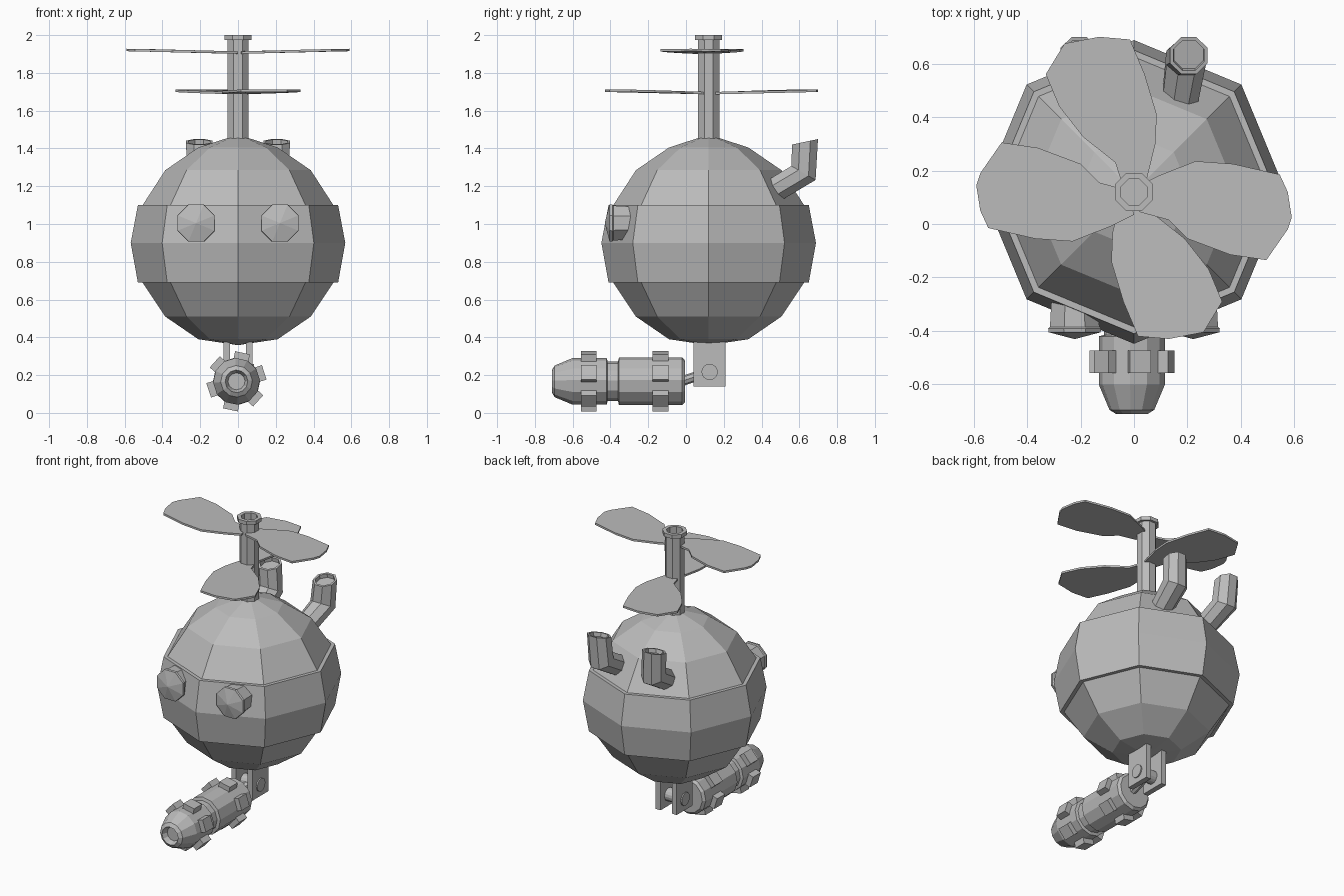
import bpy, bmesh, math
from mathutils import Matrix, Vector

cube = bpy.data.objects.get("Cube")
if cube:
    bpy.data.objects.remove(cube, do_unlink=True)

GREY = (0.5, 0.5, 0.5, 1)
grey = bpy.data.materials.new("plain grey")
grey.use_nodes = True
grey.diffuse_color = GREY
grey.node_tree.nodes["Principled BSDF"].inputs["Base Color"].default_value = GREY

AXIS_Y = 0.12  # depth of the body and shaft centre line


def finish(name, bm, frame=Matrix()):
    bmesh.ops.recalc_face_normals(bm, faces=bm.faces)
    mesh = bpy.data.meshes.new(name)
    bm.to_mesh(mesh)
    bm.free()
    mesh.materials.append(grey)
    obj = bpy.data.objects.new(name, mesh)
    obj.matrix_world = frame
    bpy.context.collection.objects.link(obj)
    return obj


def loft(name, rings, sides, phase=0.0, frame=Matrix()):
    """Join polygon rings given as (centre, radius, tilt about x in degrees)."""
    bm = bmesh.new()
    previous = None
    for centre, radius, tilt in rings:
        turn = Matrix.Rotation(math.radians(tilt), 3, 'X')
        ring = []
        for i in range(sides):
            a = math.tau * i / sides + math.radians(phase)
            p = turn @ Vector((math.cos(a), math.sin(a), 0)) * radius
            ring.append(bm.verts.new(p + Vector(centre)))
        if previous:
            for i in range(sides):
                j = (i + 1) % sides
                bm.faces.new((previous[i], previous[j], ring[j], ring[i]))
        else:
            bm.faces.new(ring[::-1])
        previous = ring
    bm.faces.new(previous)
    return finish(name, bm, frame)


def upright(name, profile, sides, phase=0.0, frame=Matrix.Translation((0, AXIS_Y, 0))):
    return loft(name, [((0, 0, z), r, 0) for r, z in profile], sides, phase, frame)


def facing_front(name, profile, x, z, sides, phase):
    return loft(name, [((x, y, z), r, 90) for r, y in profile], sides, phase)


def box(name, size, frame):
    bm = bmesh.new()
    bmesh.ops.create_cube(bm, size=1, matrix=Matrix.Diagonal((*size, 1)))
    return finish(name, bm, frame)


def blade(name, outline, centre, half_turn):
    """Thin flat blade, rising slightly towards its tip."""
    bm = bmesh.new()
    verts = [bm.verts.new((x, y, 0.025 * Vector((x, y)).length))
             for x, y in outline]
    face = bm.faces.new(verts)
    out = bmesh.ops.extrude_face_region(bm, geom=[face])
    top = [v for v in out["geom"] if isinstance(v, bmesh.types.BMVert)]
    bmesh.ops.translate(bm, verts=top, vec=(0, 0, 0.013))
    frame = Matrix.Translation(centre) @ Matrix.Rotation(math.pi * half_turn, 4, 'Z')
    return finish(name, bm, frame)


# Faceted ball body with a raised middle band
upright("body", [(0.01, 0.36), (0.21, 0.39), (0.385, 0.51), (0.505, 0.69),
                 (0.53, 0.69), (0.568, 0.9), (0.53, 1.1), (0.505, 1.1),
                 (0.385, 1.285), (0.21, 1.405), (0.01, 1.47)], 8)

# Rotor shaft with a hollow collar
upright("rotor_shaft", [(0.061, 1.4), (0.061, 1.975), (0.077, 1.975), (0.077, 2.0),
                        (0.052, 2.0), (0.052, 1.95)], 8, 22.5)

# Two pairs of rotor blades
wide = [(0.02, -0.04), (0.13, -0.07), (0.2, -0.14), (0.36, -0.2), (0.495, -0.22),
        (0.575, -0.105), (0.59, -0.06), (0.575, 0.035), (0.545, 0.1),
        (0.37, 0.14), (0.23, 0.15), (0.09, 0.095), (0.0, 0.05)]
deep = [(0.04, 0.0), (0.08, 0.165), (0.085, 0.275), (0.04, 0.425), (-0.015, 0.555),
        (-0.13, 0.565), (-0.26, 0.54), (-0.33, 0.425), (-0.28, 0.305),
        (-0.19, 0.19), (-0.07, 0.095), (-0.04, 0.0)]
for k, (first, second) in enumerate((("left", "back"), ("right", "front"))):
    blade("upper_blade_" + first, wide, (0, 0.085, 1.9), k)
    blade("lower_blade_" + second, deep, (0, 0.135, 1.685), k)

for side, s in (("left", 1), ("right", -1)):
    # Eye: short barrel, rim and pointed lens
    facing_front("eye_" + side, [(0.085, -0.2), (0.095, -0.3), (0.1, -0.385),
                                 (0.107, -0.39), (0.105, -0.405), (0.002, -0.43)],
                 s * 0.222, 1.005, 8, 22.5)
    # Bent exhaust pipe with a hollow end
    end = (s * 0.205, 0.63, 1.435)
    loft("exhaust_" + side, [((s * 0.165, 0.42, 1.15), 0.07, -60),
                             ((s * 0.195, 0.622, 1.27), 0.08, -30),
                             (end, 0.076, 12), (end, 0.062, 12),
                             ((s * 0.205, 0.635, 1.41), 0.06, 12)], 8, 22.5)
    # Fork plate under the body
    box("fork_plate_" + side, (0.036, 0.17, 0.28),
        Matrix.Translation((s * 0.06, 0.125, 0.28)))

# Pin through the fork and rod to the lamp
upright("fork_pin", [(0.043, -0.086), (0.043, 0.086)], 16, 0,
        Matrix.Translation((0, 0.125, 0.217)) @ Matrix.Rotation(math.pi / 2, 4, 'Y'))
loft("lamp_rod", [((0, -0.03, 0.165), 0.026, -70), ((0, 0.125, 0.217), 0.026, -70)], 8)

# Hanging lamp barrel
LAMP_X, LAMP_Z, PHASE = -0.008, 0.167, 18
facing_front("lamp_barrel",
             [(0.11, -0.005), (0.126, -0.02), (0.126, -0.355), (0.105, -0.36),
              (0.105, -0.415), (0.124, -0.42), (0.124, -0.6), (0.084, -0.695),
              (0.06, -0.71), (0.045, -0.675)], LAMP_X, LAMP_Z, 12, PHASE + 15)

# Two rings of grip studs round the barrel
for ring, y in (("front", -0.515), ("back", -0.135)):
    for i in range(6):
        frame = (Matrix.Translation((LAMP_X, y, LAMP_Z))
                 @ Matrix.Rotation(-math.radians(PHASE + 60 * i), 4, 'Y')
                 @ Matrix.Translation((0.132, 0, 0)))
        box(f"{ring}_stud_{i + 1}", (0.045, 0.083, 0.08), frame)
